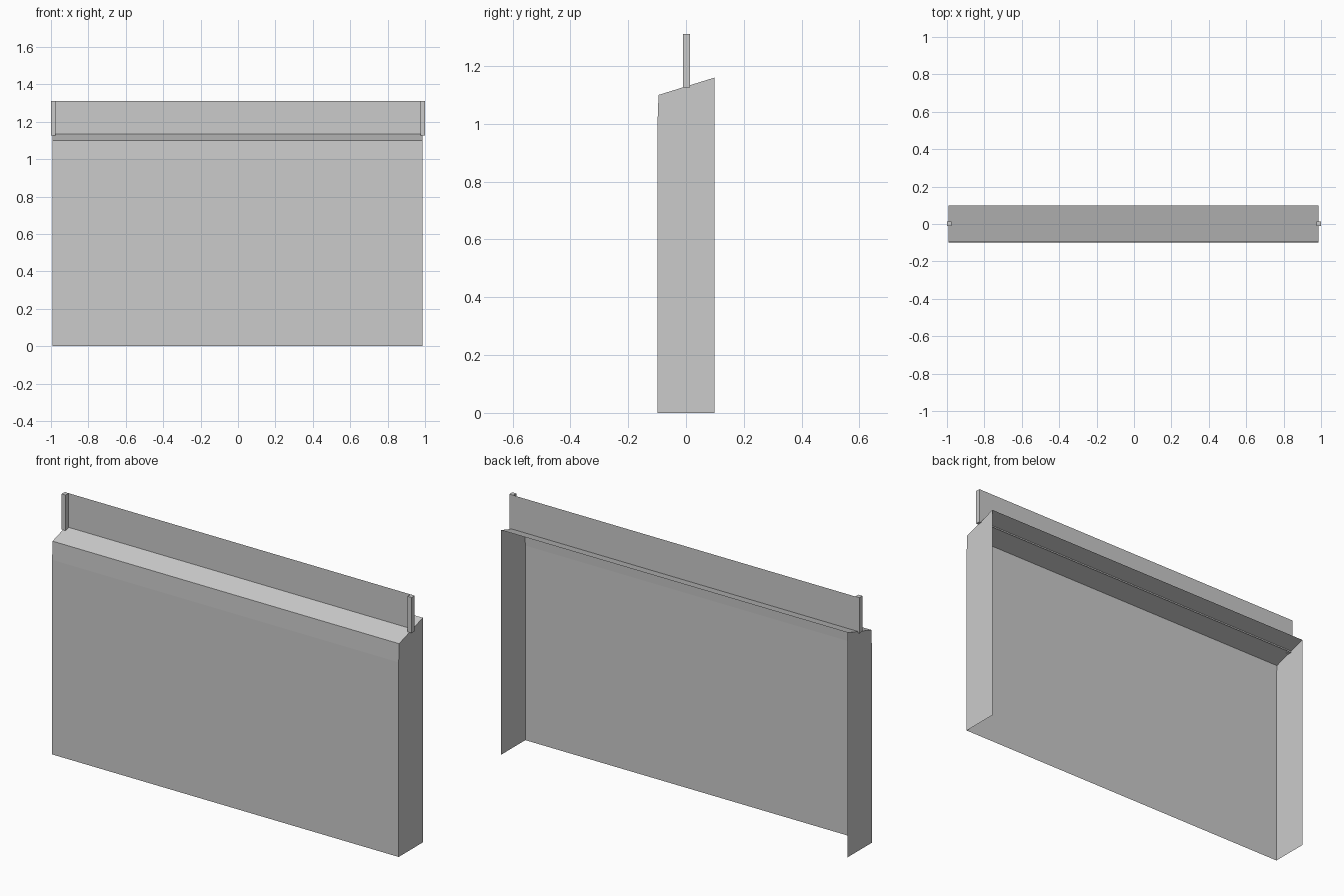
import bpy, bmesh

cube = bpy.data.objects.get("Cube")
if cube:
    bpy.data.objects.remove(cube, do_unlink=True)

grey = bpy.data.materials.new("light_grey")
grey.use_nodes = True
colour = (0.6, 0.6, 0.6, 1)
grey.diffuse_color = colour
grey.node_tree.nodes["Principled BSDF"].inputs["Base Color"].default_value = colour


def finish(name, bm):
    mesh = bpy.data.meshes.new(name)
    bm.normal_update()
    bm.to_mesh(mesh)
    bm.free()
    mesh.materials.append(grey)
    obj = bpy.data.objects.new(name, mesh)
    bpy.context.collection.objects.link(obj)
    return obj


def box(name, low, high):
    bm = bmesh.new()
    bmesh.ops.create_cube(bm, size=1)
    for v in bm.verts:
        v.co = [(a + b) / 2 + c * (b - a) for a, b, c in zip(low, high, v.co)]
    return finish(name, bm)


# Thin wall shell: front, sloped cap and two ends, open at the back and below
profile = [(-0.0985, 0), (-0.0985, 1.005), (-0.095, 1.10), (0.0985, 1.16), (0.0985, 0)]
bm = bmesh.new()
right_end, left_end = [[bm.verts.new((x, y, z)) for y, z in profile]
                       for x in (-0.993, 0.987)]
for i in range(3):
    bm.faces.new((right_end[i], left_end[i], left_end[i + 1], right_end[i + 1]))
bm.faces.new(right_end[::-1])
bm.faces.new(left_end)
bmesh.ops.recalc_face_normals(bm, faces=bm.faces)
finish("wall_shell", bm)

# Upright posts at both ends
base, top = 1.126, 1.31
for side, x in (("right", -1), ("left", 0.977)):
    box(side + "_post", (x, -0.011, base), (x + 0.023, 0.0135, top))

# Thin upright sheet running behind the posts
bm = bmesh.new()
corners = [(-1, base), (1, base), (1, top), (-1, top)]
bm.faces.new([bm.verts.new((x, 0.014, z)) for x, z in corners])
finish("top_sheet", bm)
